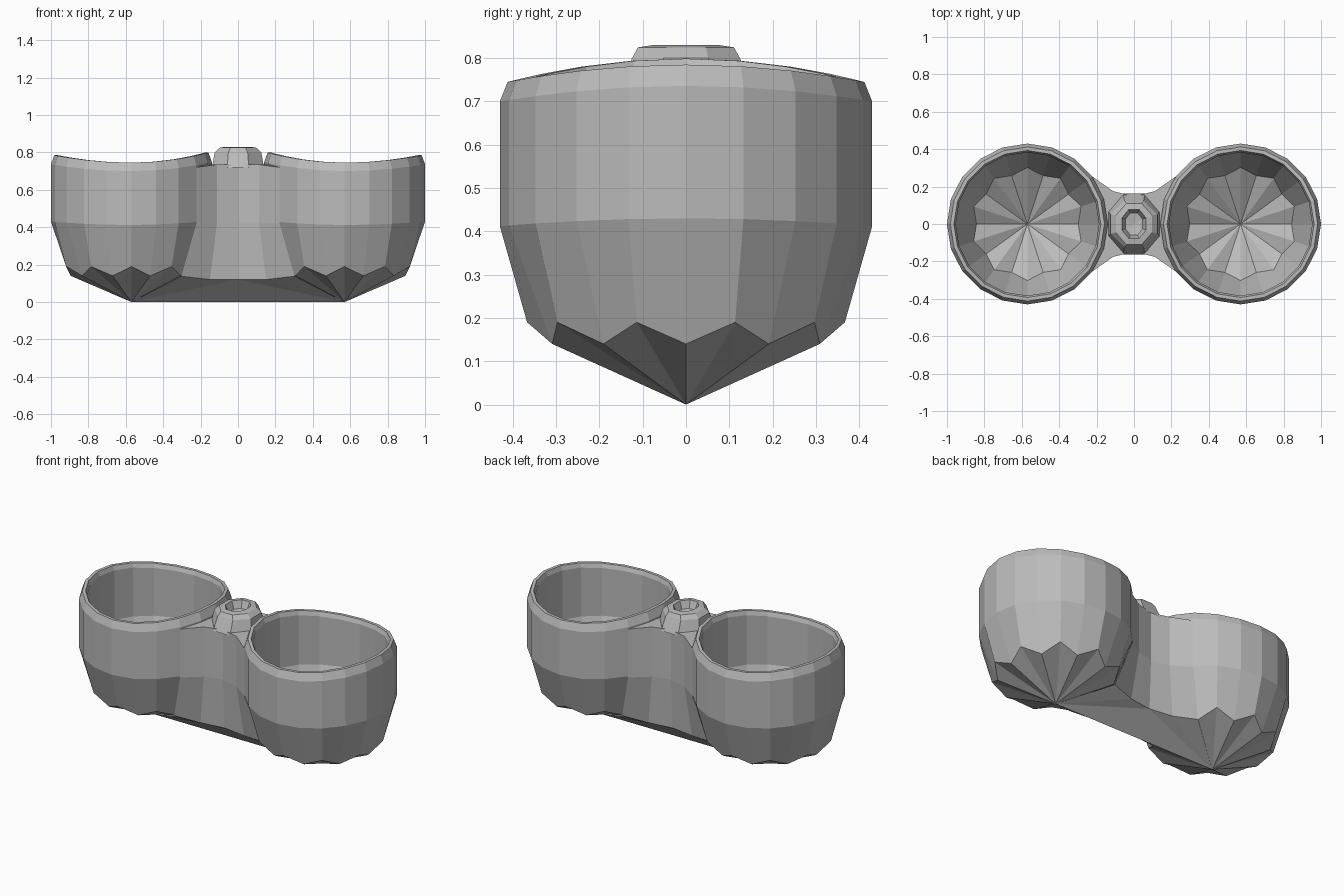
import bpy, bmesh, math

if "Cube" in bpy.data.objects:
    bpy.data.objects.remove(bpy.data.objects["Cube"])

grey = bpy.data.materials.new("plain grey")
grey.diffuse_color = (0.5, 0.5, 0.5, 1)
grey.use_nodes = True
grey.node_tree.nodes["Principled BSDF"].inputs["Base Color"].default_value = grey.diffuse_color
CX, SEG = 0.57, 20


def finish(bm, name):
    bmesh.ops.recalc_face_normals(bm, faces=bm.faces)
    me = bpy.data.meshes.new(name)
    bm.to_mesh(me)
    bm.free()
    me.materials.append(grey)
    ob = bpy.data.objects.new(name, me)
    bpy.context.collection.objects.link(ob)
    return ob


def loft(bm, rings, start=None, end=None):
    """Join closed rings of points, with optional centre points as caps."""
    vr = [[bm.verts.new(p) for p in r] for r in rings]
    n = len(vr[0])
    for a, b in zip(vr, vr[1:]):
        for i in range(n):
            j = (i + 1) % n
            bm.faces.new((a[i], a[j], b[j], b[i]))
    for tip, ring in ((start, vr[0]), (end, vr[-1])):
        if tip:
            c = bm.verts.new(tip)
            for i in range(n):
                bm.faces.new((c, ring[i], ring[(i + 1) % n]))


def cup_ring(side, r, z, sag, zig_r=0, zig_z=0):
    pts = []
    for i in range(SEG):
        a = 2 * math.pi * i / SEG
        k = i % 2                      # every second point is raised
        c = math.cos(a)                # +1 = outer end, -1 = towards the middle
        lift = sag * c * c * (1.0 if c > 0 else 1.35)
        pts.append((side * (CX + (r + k * zig_r) * c),
                    (r + k * zig_r) * math.sin(a), z + k * zig_z + lift))
    return pts


# Two hollow cups with zigzag lower edge and saddle-shaped rim
for side, name in ((-1, "left_cup"), (1, "right_cup")):
    rows = [(0.325, 0.14, 0, 0.042, 0.05),
            (0.43, 0.412, 0.018),
            (0.43, 0.70, 0.036),
            (0.412, 0.745, 0.04),
            (0.393, 0.745, 0.04),
            (0.383, 0.72, 0.038),
            (0.383, 0.43, 0.018),
            (0.272, 0.18, 0, 0.03, 0.05)]
    bm = bmesh.new()
    loft(bm, [cup_ring(side, *r) for r in rows],
         (side * CX, 0, 0), (side * CX, 0, 0.06))
    finish(bm, name)

# Waist joining the cups: pinched side walls, keel underneath, flat top
half = [[(0.303, 0.194, 0.138), (0.15, 0.155, 0.12), (0, 0.135, 0.12)],
        [(0.222, 0.253, 0.42), (0.112, 0.176, 0.425), (0, 0.147, 0.425)],
        [(0.222, 0.253, 0.72), (0.112, 0.176, 0.735), (0, 0.147, 0.735)]]
bm = bmesh.new()
tops = []
for s in (-1, 1):
    rows = []
    for h in half:
        pts = h + [(-x, y, z) for x, y, z in h[1::-1]]
        rows.append([bm.verts.new((x, s * y, z)) for x, y, z in pts])
    for a, b in zip(rows, rows[1:]):
        for i in range(4):
            bm.faces.new((a[i], a[i + 1], b[i + 1], b[i]))
    right, left = bm.verts.new((CX, 0, 0)), bm.verts.new((-CX, 0, 0))
    low = rows[0]
    for f in ((right, low[0], low[1]), (right, low[1], low[2]), (right, low[2], left),
              (left, low[2], low[3]), (left, low[3], low[4])):
        bm.faces.new(f)
    tops.append(rows[-1])
# flat top follows the cup walls on both ends
ends = [[bm.verts.new((sx * (CX - 0.41 * math.cos(a)), -sx * 0.41 * math.sin(a), 0.735))
         for a in (math.radians(18), 0, math.radians(-18))] for sx in (1, -1)]
front, back = tops
bm.faces.new(front[::-1] + ends[0] + back + ends[1])
bmesh.ops.remove_doubles(bm, verts=bm.verts, dist=0.0005)
finish(bm, "waist")

# Small eight-sided post with a dimple on top of the waist
post = [(0.15, 0.176, 0.72), (0.135, 0.135, 0.80), (0.105, 0.12, 0.825),
        (0.07, 0.085, 0.83), (0.05, 0.065, 0.785)]
bm = bmesh.new()
loft(bm, [[(rx * math.cos(a), ry * math.sin(a), z)
           for a in [math.pi / 8 + math.pi / 4 * i for i in range(8)]]
          for rx, ry, z in post], None, (0, 0, 0.775))
finish(bm, "centre_post")
